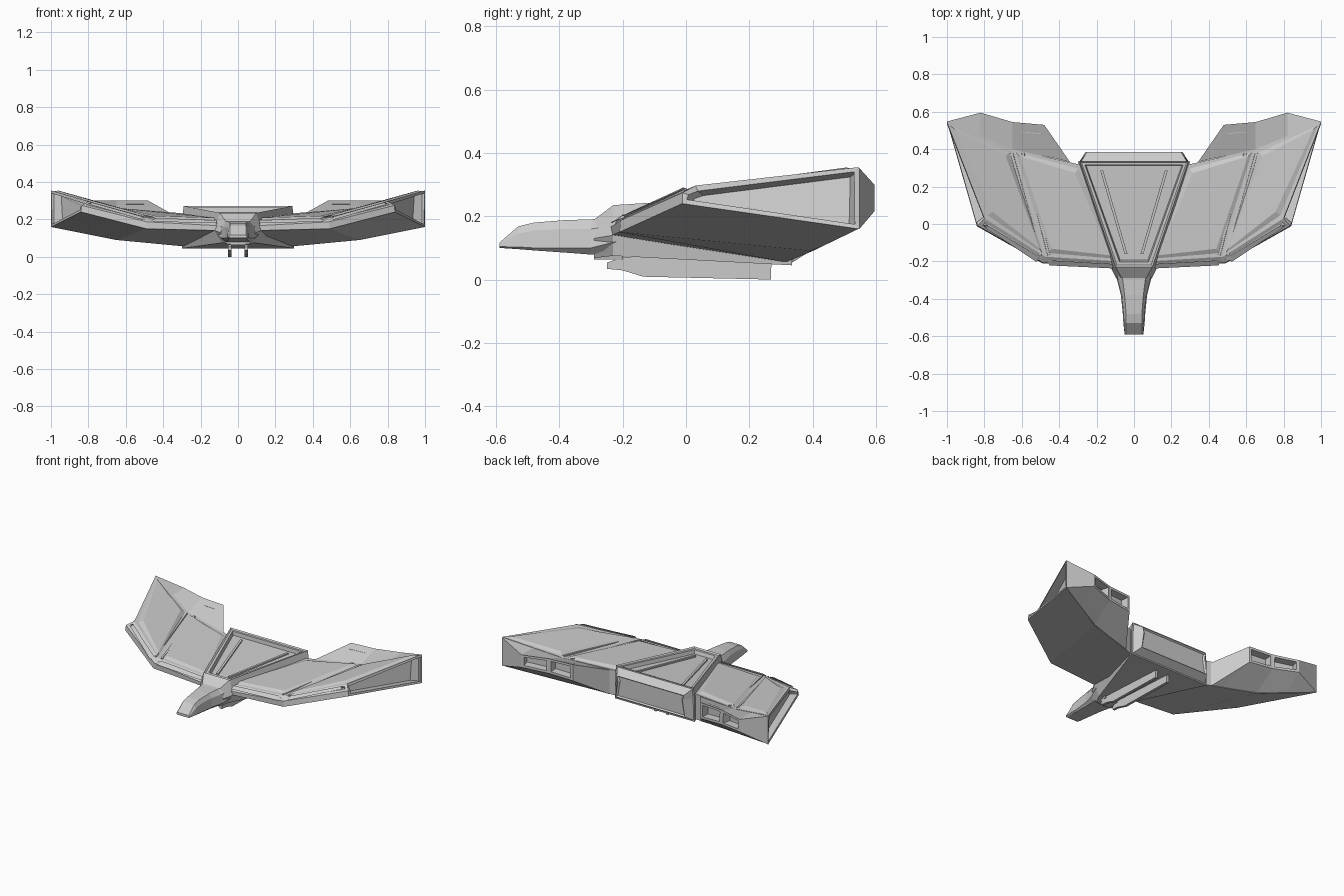
import bpy, bmesh
from mathutils import Vector


def loft(name, rings, insets=(), mirror=False, caps=True):
    """Skin closed rings of points; insets = (face test, [(thickness, depth), ...])."""
    bm = bmesh.new()
    vs = [[bm.verts.new(p) for p in r] for r in rings]
    n = len(rings[0])
    for a, b in zip(vs, vs[1:]):
        for i in range(n):
            j = (i + 1) % n
            bm.faces.new((a[i], a[j], b[j], b[i]))
    if caps:
        bm.faces.new(vs[0])
        bm.faces.new(vs[-1])
    bmesh.ops.recalc_face_normals(bm, faces=bm.faces[:])
    bm.normal_update()
    jobs = []
    for test, steps in insets:
        jobs.append(([f for f in bm.faces if test(f.normal, f.calc_center_median())], steps))
    for faces, steps in jobs:
        for f in faces:
            for t, d in steps:
                bmesh.ops.inset_individual(bm, faces=[f], thickness=t, depth=d)
    me = bpy.data.meshes.new(name)
    bm.to_mesh(me)
    bm.free()
    ob = bpy.data.objects.new(name, me)
    bpy.context.collection.objects.link(ob)
    if mirror:
        ob.modifiers.new("Mirror", 'MIRROR')
    return ob


def section(y, half, shear=None):
    """Symmetric cross-section at y from (x, z) points of the right half, bottom to top."""
    shear = shear or [0] * len(half)
    right = [(x, y + s, z) for (x, z), s in zip(half, shear)]
    return right + [(-x, yy, z) for x, yy, z in reversed(right)]


# Central hull: wedge with sunken deck and stepped stern panel
loft("hull", [
    section(-.29, [(.06, .068), (.095, .13), (.065, .19)]),
    section(-.23, [(.085, .075), (.125, .14), (.098, .235)]),
    section(.335, [(.30, .045), (.30, .20), (.29, .272)]),
], [
    (lambda n, c: n.z > .8 and c.y > 0, [(.012, -.008), (.022, 0), (.008, -.025)]),
    (lambda n, c: n.y > .9 and c.y > .3, [(.012, 0), (.045, .05), (.012, -.01)]),
])

# Slim ribs along the deck sides
loft("deck_rib", [
    [(.035, -.16, .19), (.05, -.16, .19), (.05, -.16, .217), (.035, -.16, .217)],
    [(.165, .285, .22), (.18, .285, .22), (.18, .285, .244), (.165, .285, .244)],
], mirror=True)

# Neck and drooping nose
loft("nose", [
    section(-.22, [(.075, .078), (.115, .12), (.105, .17), (.07, .20)]),
    section(-.30, [(.065, .079), (.09, .10), (.085, .16), (.06, .19)]),
    section(-.38, [(.055, .085), (.07, .10), (.065, .16), (.05, .188)]),
    section(-.48, [(.050, .092), (.060, .10), (.055, .155), (.042, .18)]),
    section(-.53, [(.048, .096), (.057, .103), (.053, .145), (.042, .168)]),
    section(-.59, [(.042, .100), (.050, .104), (.048, .112), (.042, .116)]),
])

# Chin block under the neck
loft("chin", [
    section(-.29, [(.04, .064), (.05, .10)]),
    section(-.20, [(.06, .062), (.07, .10)]),
])

# Wings: root, fold and tip, with raised panels and hollow tip
loft("wing", [
    [(.08, -.235, .14), (.08, -.24, .165), (.08, -.20, .195),
     (.28, .315, .225), (.28, .315, .055)],
    [(.49, -.21, .15), (.487, -.207, .187), (.475, -.175, .208),
     (.65, .40, .252), (.65, .40, .09)],
    [(.84, -.012, .24), (.835, -.01, .275), (.80, .03, .297),
     (1.0, .545, .355), (1.0, .545, .16)],
], [
    (lambda n, c: n.z > .8, [(.025, 0), (.03, .010)]),
    (lambda n, c: n.x > .6 and c.x > .8, [(.02, 0), (.005, -.05)]),
], mirror=True)

# Raised strips on both sides of the wing fold
for name, x0, x1 in (("fold_strip_inner", .455, .595), ("fold_strip_outer", .50, .655)):
    dz = .002 if name.endswith("inner") else .006
    loft(name, [
        [(x0 - .010, -.17, .195), (x0 - .006, -.17, .211 + dz),
         (x0 + .006, -.17, .211 + dz), (x0 + .010, -.17, .195)],
        [(x1 - .012, .38, .235), (x1 - .007, .38, .252 + dz),
         (x1 + .007, .38, .252 + dz), (x1 + .012, .38, .235)],
    ], mirror=True)

# Exhaust housings behind the wings, two openings each
loft("exhaust_housing", [
    [(.34, .33, .062), (.34, .33, .225), (.345, .335, .225), (.345, .335, .062)],
    [(.42, .35, .07), (.42, .35, .232), (.48, .53, .30), (.48, .53, .19)],
    [(.65, .395, .09), (.65, .395, .250), (.65, .545, .30), (.65, .545, .20)],
    [(.82, .47, .125), (.82, .47, .300), (.82, .595, .30), (.82, .595, .215)],
    [(.995, .54, .16), (.995, .54, .352), (1.0, .548, .352), (1.0, .548, .16)],
], [
    (lambda n, c: n.y > .7 and .5 < c.x < .8 and c.y > .5, [(.022, 0), (.004, -.05)]),
], mirror=True)

# Landing skids
profile = [(-.25, .056), (-.25, .037), (-.20, .032), (-.135, .012),
           (.268, .003), (.268, .035), (.275, .065), (-.20, .075)]
lo = min(z for _, z in profile)
loft("landing_skid", [[(x, y, z - lo) for y, z in profile] for x in (.036, .054)], mirror=True)
